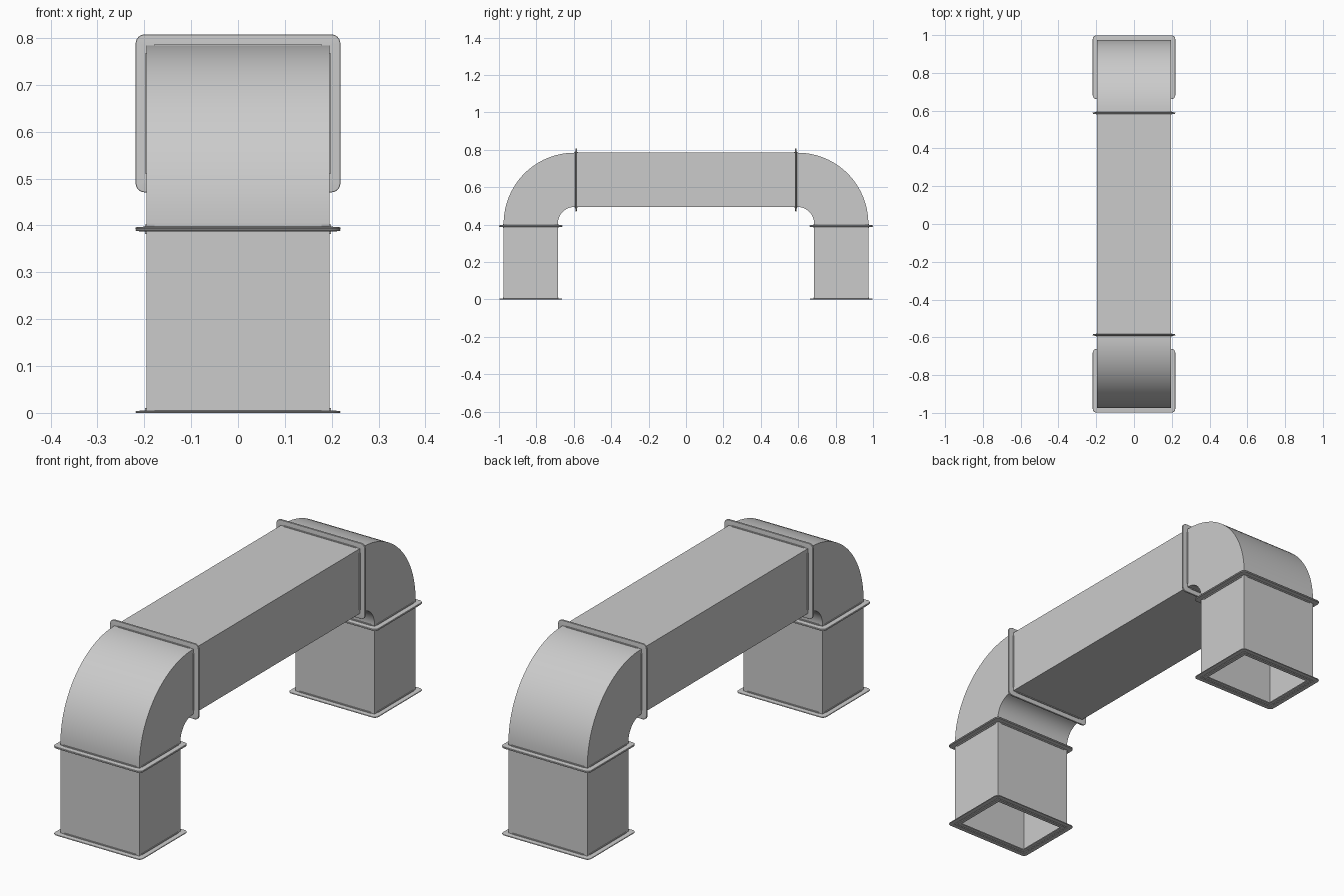
import bpy, bmesh
from math import sin, cos, pi
from mathutils import Matrix, Vector

if "Cube" in bpy.data.objects:
    bpy.data.objects.remove(bpy.data.objects["Cube"])

W, D = 0.195, 0.145          # half width and half depth of the duct
LEG_Y, TOP_Z = 0.83, 0.639   # centre lines of the legs and the bridge
JOINT_Y, JOINT_Z = 0.587, 0.392


def finish(name, bm, smooth=False):
    bmesh.ops.recalc_face_normals(bm, faces=bm.faces)
    me = bpy.data.meshes.new(name)
    bm.to_mesh(me)
    bm.free()
    ob = bpy.data.objects.new(name, me)
    bpy.context.collection.objects.link(ob)
    if smooth:
        bpy.ops.object.select_all(action='DESELECT')
        ob.select_set(True)
        bpy.context.view_layer.objects.active = ob
        bpy.ops.object.shade_smooth_by_angle(angle=0.6)
    return ob


def bridge(bm, loops, closed=False):
    n = len(loops[0])
    pairs = list(zip(loops, loops[1:] + loops[:1])) if closed else list(zip(loops, loops[1:]))
    for a, b in pairs:
        for i in range(n):
            j = (i + 1) % n
            bm.faces.new((a[i], a[j], b[j], b[i]))


def duct(name, sections, smooth=False):
    """Open sheet-metal duct through (outer, inner) pairs of y,z points."""
    bm = bmesh.new()
    loops = []
    for (oy, oz), (iy, iz) in sections:
        loops.append([bm.verts.new(p) for p in
                      ((-W, oy, oz), (W, oy, oz), (W, iy, iz), (-W, iy, iz))])
    bridge(bm, loops)
    ob = finish(name, bm, smooth)
    wall = ob.modifiers.new("sheet", 'SOLIDIFY')
    wall.thickness = 0.003
    wall.offset = -1


def rounded_rect(off, h):
    r = max(0.001, off - 0.004)
    pts = []
    for k, (sx, sy) in enumerate(((1, 1), (-1, 1), (-1, -1), (1, -1))):
        for i in range(7):
            a = (k + i / 6) * pi / 2
            pts.append(Vector((sx * (W + off - r) + r * cos(a),
                               sy * (D + off - r) + r * sin(a), h)))
    return pts


# Flange cross-section: (offset from duct wall, height along the duct)
FLANGE = [(-0.02, 0), (-0.005, 0), (-0.005, 0.003), (0.003, 0.003), (0.003, 0),
          (0.0225, 0), (0.0235, 0.001), (0.0235, 0.003), (0.0225, 0.004),
          (0.003, 0.0055), (-0.02, 0.0045)]


def flange(name, centre, axis):
    """Rounded frame plus four clip bars; axis points along the duct it closes."""
    z = Vector(axis)
    x = Vector((1, 0, 0))
    rot = Matrix((x, z.cross(x), z)).transposed().to_4x4()
    mat = Matrix.Translation(centre) @ rot
    bm = bmesh.new()
    loops = [[bm.verts.new(p) for p in rounded_rect(o, h)] for o, h in FLANGE]
    bridge(bm, loops, True)
    # clip bars stop short of the corners
    for s in (-1, 1):
        for pos, size in (((0, s * (D + 0.001), 0.006), (2 * W - 0.034, 0.004, 0.008)),
                          ((s * (W + 0.001), 0, 0.006), (0.004, 2 * D - 0.034, 0.008))):
            bmesh.ops.create_cube(bm, size=1, matrix=Matrix.Translation(pos)
                                  @ Matrix.Diagonal((*size, 1)))
    bm.transform(mat)
    finish(name, bm, True)


# Bridge duct
duct("bridge_duct", [((y, TOP_Z + D), (y, TOP_Z - D)) for y in (-JOINT_Y, JOINT_Y)])

for side, s in (("front", -1), ("back", 1)):
    # Leg
    duct(side + "_leg_duct", [((s * (LEG_Y + D), z), (s * (LEG_Y - D), z))
                              for z in (0.0, JOINT_Z)])
    # Elbow with short straight collars
    cy, cz = 0.597, 0.405
    ro, ri = LEG_Y + D - cy, LEG_Y - D - cy
    path = [((s * (LEG_Y + D), JOINT_Z), (s * (LEG_Y - D), JOINT_Z))]
    for i in range(25):
        a = i / 24 * pi / 2
        path.append(tuple((s * (cy + r * cos(a)), cz + (TOP_Z + e - cz) * sin(a))
                          for r, e in ((ro, D), (ri, -D))))
    path.append(((s * JOINT_Y, TOP_Z + D), (s * JOINT_Y, TOP_Z - D)))
    duct(side + "_elbow", path, True)
    # Flanges at the foot and on both sides of each joint
    flange(side + "_foot_flange", (0, s * LEG_Y, 0), (0, 0, 1))
    flange(side + "_leg_top_flange", (0, s * LEG_Y, JOINT_Z), (0, 0, -1))
    flange(side + "_elbow_lower_flange", (0, s * LEG_Y, JOINT_Z), (0, 0, 1))
    flange(side + "_elbow_upper_flange", (0, s * JOINT_Y, TOP_Z), (0, s, 0))
    flange(side + "_bridge_flange", (0, s * JOINT_Y, TOP_Z), (0, -s, 0))
